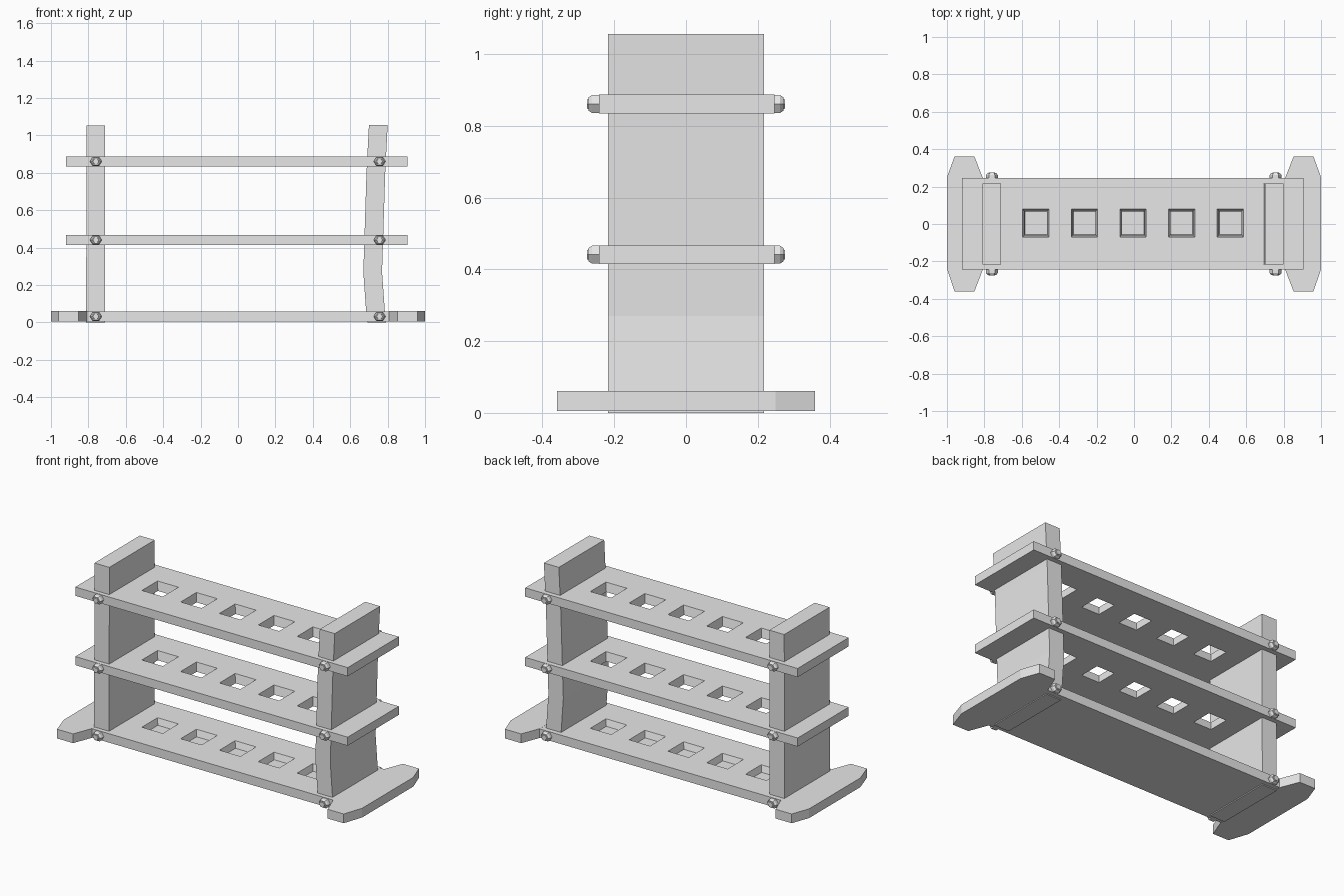
import bpy, bmesh
from math import cos, sin, pi
from mathutils import Vector

if "Cube" in bpy.data.objects:
    bpy.data.objects.remove(bpy.data.objects["Cube"], do_unlink=True)

grey = bpy.data.materials.new("plain grey")
grey.use_nodes = True
grey.diffuse_color = (0.8, 0.8, 0.8, 1)
grey.node_tree.nodes["Principled BSDF"].inputs["Base Color"].default_value = (0.8, 0.8, 0.8, 1)


def make(name, bm):
    bmesh.ops.recalc_face_normals(bm, faces=bm.faces)
    mesh = bpy.data.meshes.new(name)
    bm.to_mesh(mesh)
    bm.free()
    mesh.materials.append(grey)
    obj = bpy.data.objects.new(name, mesh)
    bpy.context.collection.objects.link(obj)
    return obj


def loft(bm, rings):
    """Skin a stack of equal-sided rings and cap both ends."""
    loops = [[bm.verts.new(p) for p in ring] for ring in rings]
    for a, b in zip(loops, loops[1:]):
        for i in range(len(a)):
            j = (i + 1) % len(a)
            bm.faces.new((a[i], a[j], b[j], b[i]))
    bm.faces.new(loops[0])
    bm.faces.new(loops[-1])


def rect(x0, x1, y0, y1, z):
    return [(x0, y0, z), (x1, y0, z), (x1, y1, z), (x0, y1, z)]


def shelf(name, x0, x1, z0, z1, floor):
    """Plank with a row of five tapered square holes, cut down to floor."""
    bm = bmesh.new()
    loft(bm, [rect(x0, x1, -0.243, 0.246, z) for z in (z0, z1)])
    plank = make(name, bm)
    bm = bmesh.new()
    for i in range(5):
        x = -0.525 + 0.26 * i
        loft(bm, [rect(x - w, x + w, 0.005 - d, 0.005 + d, z)
                  for w, d, z in ((0.059, 0.062, floor), (0.07, 0.075, z1),
                                  (0.07, 0.075, z1 + 0.02))])
    cutter = make(name + "_hole_cutter", bm)
    cutter.hide_render = True
    cutter.hide_viewport = True
    cut = plank.modifiers.new("holes", "BOOLEAN")
    cut.object = cutter
    cut.operation = "DIFFERENCE"
    cut.solver = "EXACT"
    # Bake the cut so the helper can go
    cutter.hide_viewport = False
    bpy.context.view_layer.update()
    result = bpy.data.meshes.new_from_object(
        plank.evaluated_get(bpy.context.evaluated_depsgraph_get()))
    plank.modifiers.clear()
    plank.data = result
    bpy.data.objects.remove(cutter, do_unlink=True)


# Three planks: the lowest has shallow pockets, the others open holes
shelf("bottom_shelf", -0.82, 0.82, 0.006, 0.06, 0.022)
shelf("middle_shelf", -0.92, 0.905, 0.415, 0.467, 0.41)
shelf("top_shelf", -0.92, 0.905, 0.835, 0.888, 0.83)

# Uprights: one straight, one bowed
for name, levels in (
        ("right_upright", ((-0.812, 0), (-0.81, 1.053))),
        ("left_upright", ((0.692, 0), (0.685, 0.06), (0.67, 0.27), (0.675, 0.42),
                          (0.687, 0.8), (0.7, 1.056)))):
    bm = bmesh.new()
    loft(bm, [rect(x, x + 0.1, -0.217, 0.217, z) for x, z in levels])
    make(name, bm)

# Feet with tapered ends
outline = [(1, -0.24), (0.96, -0.36), (0.853, -0.36), (0.808, -0.243),
           (0.808, 0.246), (0.853, 0.36), (0.96, 0.36), (1, 0.25)]
for name, side in (("left_foot", 1), ("right_foot", -1)):
    bm = bmesh.new()
    loft(bm, [[(side * x, y, z) for x, y in outline] for z in (0.005, 0.061)])
    make(name, bm)

# Chamfered hexagonal bolt heads with a small stud, front and back
for level, z in (("bottom", 0.032), ("middle", 0.441), ("top", 0.861)):
    for hand, x in (("right", -0.76), ("left", 0.757)):
        for face, s in (("front", -1), ("back", 1)):
            bm = bmesh.new()
            loft(bm, [[Vector((x + r * cos(k * pi / 3), s * y, z + 0.9 * r * sin(k * pi / 3)))
                       for k in range(6)]
                      for y, r in ((0.235, 0.032), (0.262, 0.032), (0.272, 0.024),
                                   (0.272, 0.018), (0.276, 0.016))])
            make(f"{level}_{hand}_{face}_bolt", bm)
